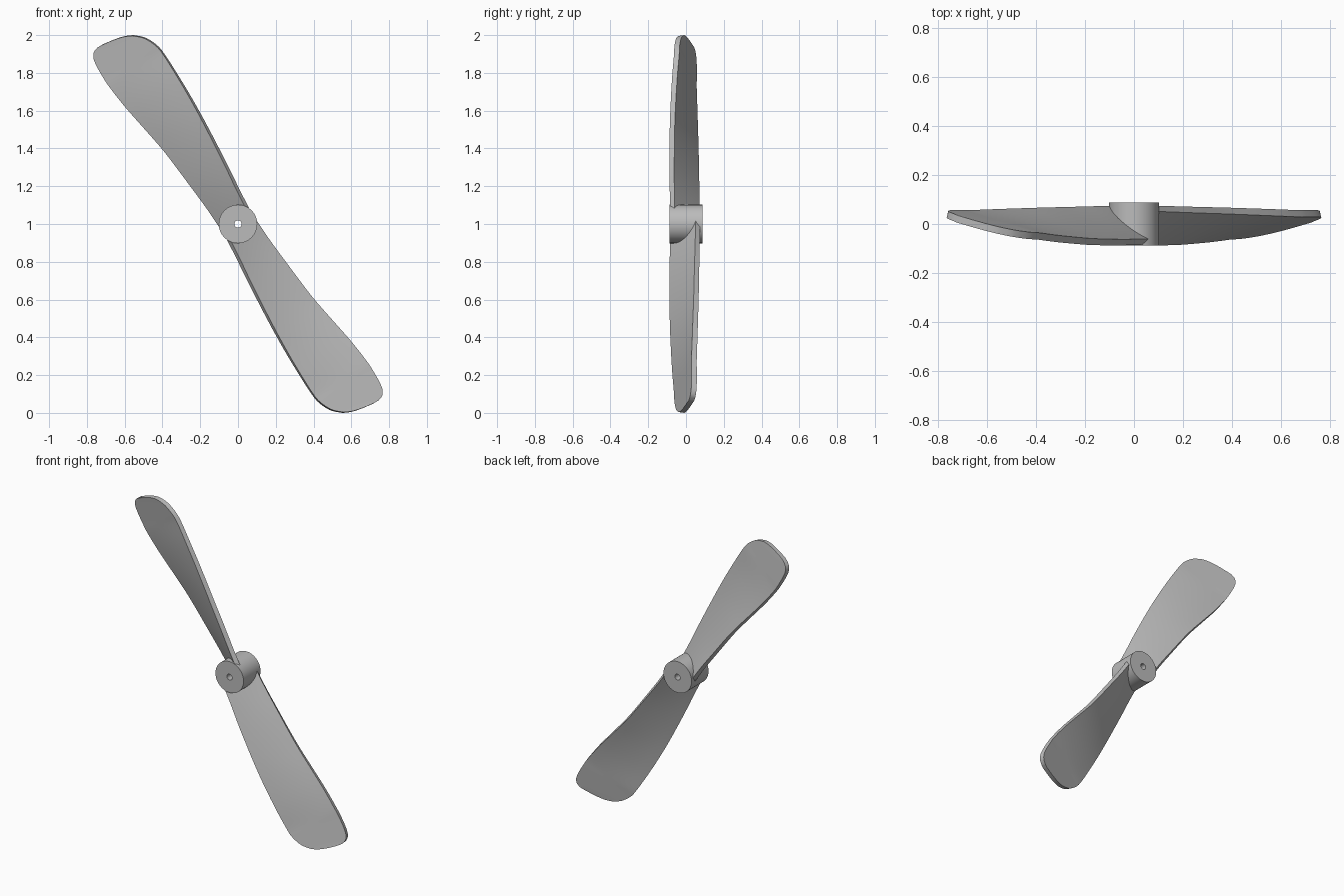
import bpy, bmesh, math
from mathutils import Vector

cube = bpy.data.objects.get("Cube")
if cube:
    bpy.data.objects.remove(cube, do_unlink=True)

grey = bpy.data.materials.new("light_grey")
grey.use_nodes = True
COLOUR = (0.5, 0.5, 0.5, 1)
grey.diffuse_color = COLOUR
grey.node_tree.nodes["Principled BSDF"].inputs["Base Color"].default_value = COLOUR


def finish(bm, name):
    bmesh.ops.recalc_face_normals(bm, faces=bm.faces)
    mesh = bpy.data.meshes.new(name)
    bm.to_mesh(mesh)
    bm.free()
    mesh.materials.append(grey)
    obj = bpy.data.objects.new(name, mesh)
    bpy.context.collection.objects.link(obj)
    bpy.ops.object.select_all(action='DESELECT')
    obj.select_set(True)
    bpy.context.view_layer.objects.active = obj
    bpy.ops.object.shade_smooth_by_angle(angle=math.radians(35))
    return obj


# Hub: a drum with a through hole, turned about the y axis
bm = bmesh.new()
SEG, HALF = 64, 0.088
rings = []
for r, y in ((0.102, -HALF), (0.102, HALF), (0.019, HALF), (0.019, -HALF)):
    rings.append([bm.verts.new((r * math.cos(2 * math.pi * i / SEG), y,
                                1 + r * math.sin(2 * math.pi * i / SEG))) for i in range(SEG)])
for a, b in zip(rings, rings[1:] + rings[:1]):
    for i in range(SEG):
        j = (i + 1) % SEG
        bm.faces.new((a[i], a[j], b[j], b[i]))
finish(bm, "hub")

# Blade stations: distance along span, outer edge, inner edge, depth at each edge
TIP = lambda v: -0.0144 - 0.272 * v
stations = [(0.03, -0.094, 0.093, 0.063, -0.073),
            (0.15, -0.100, 0.101, 0.061, -0.074),
            (0.30, -0.114, 0.114, 0.058, -0.075),
            (0.52, -0.137, 0.128, 0.054, -0.073),
            (0.685, -0.166, 0.134, 0.050, -0.067),
            (0.838, -0.194, 0.134, 0.046, -0.059)]
for u, l, r in ((0.965, -0.210, 0.130), (1.025, -0.213, 0.121), (1.087, -0.212, 0.092),
                (1.124, -0.208, 0.056), (1.142, -0.203, 0.030), (1.158, -0.194, -0.010),
                (1.170, -0.180, -0.065), (1.178, -0.158, -0.125)):
    stations.append((u, l, r, TIP(l), TIP(r)))


def smooth_rows(rows, steps):
    """Catmull-Rom interpolation between the stations."""
    pts = [rows[0]] + rows + [rows[-1]]
    out = []
    for a, b, c, d in zip(pts, pts[1:], pts[2:], pts[3:]):
        for k in range(steps):
            t = k / steps
            out.append([0.5 * (2 * q + (s - p) * t + (2 * p - 5 * q + 4 * s - w) * t * t
                               + (3 * q - p - 3 * s + w) * t ** 3)
                        for p, q, s, w in zip(a, b, c, d)])
    return out + [list(rows[-1])]


ANGLE = math.radians(31)
SPAN = Vector((-math.sin(ANGLE), 0, math.cos(ANGLE)))
CHORD = Vector((math.cos(ANGLE), 0, math.sin(ANGLE)))
DEPTH = Vector((0, 1, 0))
THICK, CUTS = 0.029, 6


def blade(name, sign):
    """Twisted plate of even thickness; sign -1 turns it half round the hub."""
    bm = bmesh.new()
    loops = []
    for u, l, r, yl, yr in smooth_rows(stations, 4):
        length = math.hypot(r - l, yr - yl)
        nv, ny = (yl - yr) / length * THICK / 2, (r - l) / length * THICK / 2
        l, r = l + nv, r - nv
        loop = []
        for side, order in ((-1, range(CUTS + 1)), (1, range(CUTS, -1, -1))):
            for k in order:
                t = k / CUTS
                p = (SPAN * u * 1.005 + CHORD * (l + (r - l) * t + side * nv)
                     + DEPTH * (yl + (yr - yl) * t + side * ny))
                loop.append(bm.verts.new((sign * p.x, p.y, 1 + sign * p.z)))
        loops.append(loop)
    n = len(loops[0])
    for a, b in zip(loops, loops[1:]):
        for i in range(n):
            j = (i + 1) % n
            bm.faces.new((a[i], a[j], b[j], b[i]))
    bm.faces.new(loops[0])
    bm.faces.new(loops[-1])
    return finish(bm, name)


blade("upper_blade", 1)
blade("lower_blade", -1)
